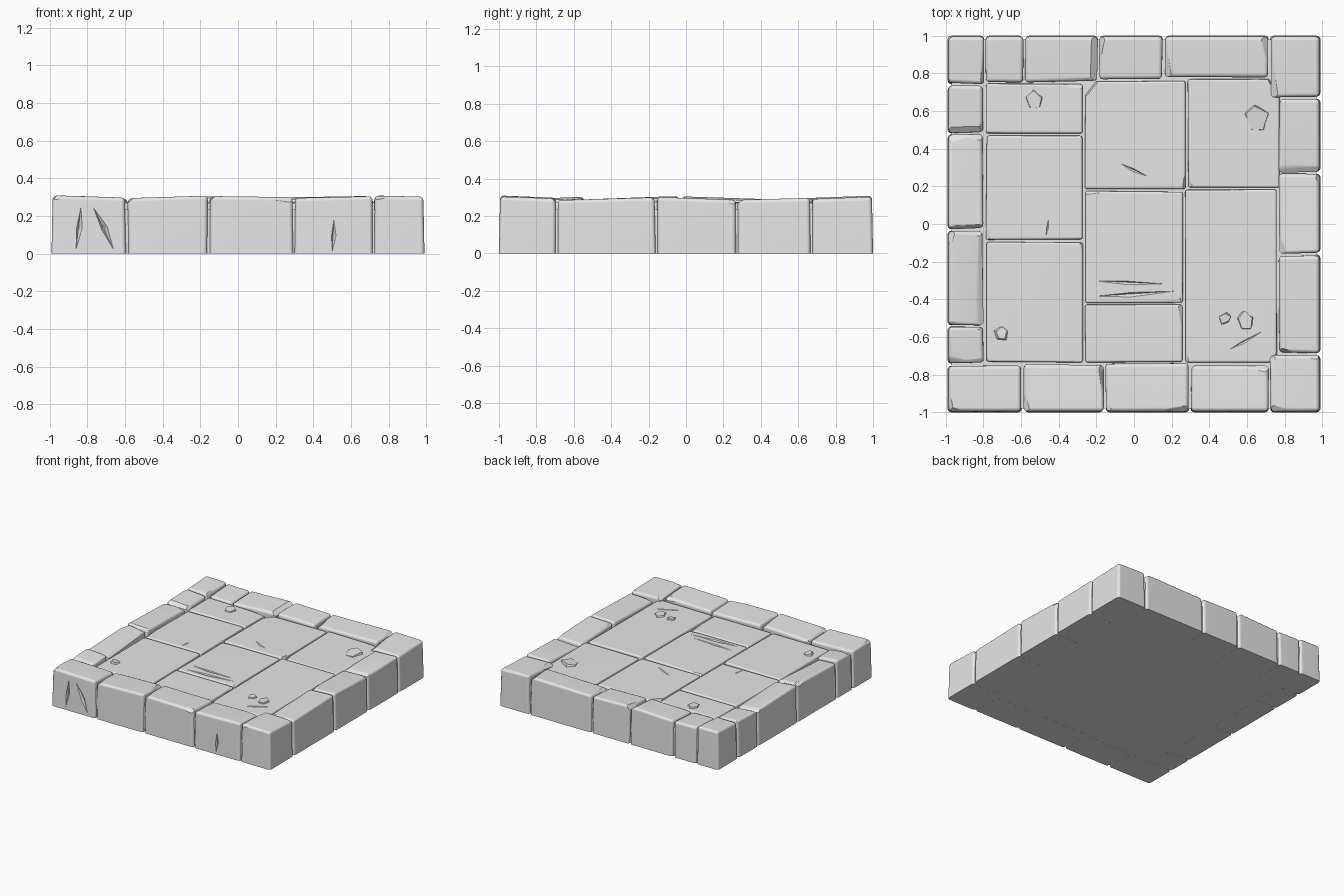
import bpy, bmesh, random
from mathutils import Vector

random.seed(7)
cube = bpy.data.objects.get("Cube")
if cube:
    bpy.data.objects.remove(cube)

stone_mat = bpy.data.materials.new("grey_stone")
stone_mat.use_nodes = True
GREY = (0.8, 0.8, 0.8, 1)
stone_mat.diffuse_color = GREY
stone_mat.node_tree.nodes["Principled BSDF"].inputs["Base Color"].default_value = GREY

EX, EY = 0.99, 1.0      # outer half sizes
GAP = 0.006             # half of a joint
parts = []


def jit(a):
    return random.uniform(-a, a)


def make_object(name, bm):
    bmesh.ops.recalc_face_normals(bm, faces=bm.faces)
    mesh = bpy.data.meshes.new(name)
    bm.to_mesh(mesh)
    bm.free()
    mesh.materials.append(stone_mat)
    ob = bpy.data.objects.new(name, mesh)
    bpy.context.collection.objects.link(ob)
    return ob


def slice_off(bm, point, normal):
    """Break off everything beyond a plane and close the wound."""
    geom = bm.verts[:] + bm.edges[:] + bm.faces[:]
    bmesh.ops.bisect_plane(bm, geom=geom, dist=1e-5, plane_co=point,
                           plane_no=normal, clear_outer=True)
    rim = [e for e in bm.edges if e.is_boundary]
    if rim:
        bmesh.ops.holes_fill(bm, edges=rim, sides=0)


def stone(name, x0, x1, y0, y1, heights, bottom=0.0, bevel=0.02, chips=3, wobble=0.005, cuts=()):
    """Bevelled block; heights holds the top z at corners 00, 10, 01, 11."""
    bm = bmesh.new()
    bmesh.ops.create_cube(bm, size=1)
    for v in bm.verts:
        right, back, top = (c > 0 for c in v.co)
        x, y = (x1 if right else x0), (y1 if back else y0)
        lean = 0.006 if top else 0
        # Outer walls stay true, joints wander a little
        v.co.x = x - lean * (1 if x > 0 else -1) if abs(x) >= EX else x + (-GAP if right else GAP) + jit(wobble)
        v.co.y = y - lean * (1 if y > 0 else -1) if abs(y) >= EY else y + (-GAP if back else GAP) + jit(wobble)
        v.co.z = heights[right + 2 * back] if top else bottom
    corners = [v.co.copy() for v in bm.verts if v.co.z > bottom + 0.01]
    edges = [e for e in bm.edges if max(v.co.z for v in e.verts) > bottom + 0.01]
    bmesh.ops.bevel(bm, geom=edges, offset=bevel, segments=3, profile=0.5,
                    affect='EDGES', clamp_overlap=True)
    # Worn spots along the top edges
    mid = sum(corners, Vector()) / 4
    for _ in range(chips):
        c = random.choice(corners)
        out = Vector((1 if c.x > mid.x else -1, 1 if c.y > mid.y else -1, 0))
        if random.random() < 0.5:
            out.x *= random.uniform(0.08, 0.25)
        else:
            out.y *= random.uniform(0.08, 0.25)
        out.z = random.uniform(0.7, 1.6)
        out.normalize()
        slice_off(bm, c - out * random.uniform(0.5, 1.2) * bevel, out)
    for point, normal in cuts:
        slice_off(bm, Vector(point), Vector(normal).normalized())
    ob = make_object(name, bm)
    parts.append(ob)
    return ob


def crack(target, p0, p1, width, normal=(0, 0, 1)):
    """Carve a spindle-shaped groove into a stone."""
    p0, p1, n = Vector(p0), Vector(p1), Vector(normal)
    side = (p1 - p0).cross(n).normalized() * width
    mid = p0.lerp(p1, 0.45)
    bm = bmesh.new()
    ends = [bm.verts.new(p) for p in (p0, p1)]
    ring = [bm.verts.new(mid + o) for o in (side, n * width, -side * 0.5, -n * width)]
    for i in range(4):
        for end in ends:
            bm.faces.new((end, ring[i], ring[(i + 1) % 4]))
    cutter = make_object("crack_cutter", bm)
    cutter.hide_render = True
    cutter.hide_viewport = True
    mod = target.modifiers.new("crack", 'BOOLEAN')
    mod.object = cutter
    mod.operation = 'DIFFERENCE'
    mod.solver = 'EXACT'


# Mortar core and flat underside
bm = bmesh.new()
bmesh.ops.create_cube(bm, size=1)
for v in bm.verts:
    v.co = (v.co.x * 1.94, v.co.y * 1.96, 0.0005 if v.co.z < 0 else 0.235)
make_object("mortar_core", bm)

# Front rim: x start, x end, inner y, left height, right height
front = [(-EX, -0.59, -0.745, 0.31, 0.298), (-0.59, -0.155, -0.74, 0.295, 0.308),
         (-0.155, 0.295, -0.735, 0.306, 0.3), (0.295, 0.72, -0.745, 0.296, 0.305),
         (0.72, EX, -0.69, 0.308, 0.303)]
front_stones = [stone(f"front_rim_{i}", x0, x1, -EY, y, (a, b, a - 0.01, b - 0.01))
                for i, (x0, x1, y, a, b) in enumerate(front)]

# Back rim
back = [(-EX, -0.79, 0.74, 0.308, 0.305), (-0.79, -0.58, 0.745, 0.295, 0.29),
        (-0.58, -0.19, 0.75, 0.292, 0.306), (-0.19, 0.155, 0.765, 0.305, 0.298),
        (0.155, 0.72, 0.775, 0.298, 0.307), (0.72, EX, 0.67, 0.309, 0.302)]
for i, (x0, x1, y, a, b) in enumerate(back):
    stone(f"back_rim_{i}", x0, x1, y, EY, (a - 0.012, b - 0.012, a, b))

# Left rim: y start, y end, front height, back height
left = [(-0.745, -0.54, 0.296, 0.304), (-0.54, -0.03, 0.29, 0.308),
        (-0.03, 0.48, 0.306, 0.29), (0.48, 0.74, 0.292, 0.3)]
for i, (y0, y1, a, b) in enumerate(left):
    stone(f"left_rim_{i}", -EX, -0.795, y0, y1, (a, a - 0.012, b, b - 0.012), chips=4)

# Right rim
right = [(-0.69, -0.16, 0.285, 0.3), (-0.16, 0.27, 0.302, 0.287), (0.27, 0.67, 0.287, 0.297)]
for i, (y0, y1, a, b) in enumerate(right):
    stone(f"right_rim_{i}", 0.765, EX, y0, y1, (a - 0.008, a, b - 0.008, b))

# Paving slabs inside the rim
slabs = {
    "back_left_slab": (-0.79, -0.265, 0.475, 0.75),
    "middle_left_slab": (-0.79, -0.265, -0.09, 0.475),
    "front_left_slab": (-0.79, -0.265, -0.74, -0.09),
    "back_middle_slab": (-0.265, 0.28, 0.18, 0.765),
    "back_right_slab": (0.28, 0.775, 0.19, 0.775),
    "centre_slab": (-0.265, 0.265, -0.425, 0.18),
    "front_middle_slab": (-0.265, 0.265, -0.74, -0.425),
    "front_right_slab": (0.265, 0.765, -0.74, 0.19),
}
broken_corners = {
    "back_middle_slab": [((-0.22, 0.72, 0.27), (-1, 0.8, 0.3))],
    "back_right_slab": [((0.74, 0.72, 0.27), (1, 0.7, 0.3))],
}
paving = {}
for name, rect in slabs.items():
    tops = [0.272 + jit(0.004) for _ in range(4)]
    paving[name] = stone(name, *rect, tops, bottom=0.1, bevel=0.012, chips=3,
                         wobble=0.004, cuts=broken_corners.get(name, ()))

# Cracks in slabs and front stones
crack(paving["centre_slab"], (-0.24, -0.3, 0.274), (0.2, -0.32, 0.274), 0.015)
crack(paving["centre_slab"], (-0.23, -0.385, 0.274), (0.24, -0.355, 0.274), 0.018)
crack(paving["back_middle_slab"], (-0.09, 0.33, 0.274), (0.1, 0.24, 0.274), 0.013)
crack(paving["front_right_slab"], (0.48, -0.68, 0.274), (0.7, -0.56, 0.274), 0.013)
crack(paving["middle_left_slab"], (-0.47, -0.08, 0.274), (-0.45, 0.05, 0.274), 0.01)
crack(front_stones[0], (-0.86, -1.0, 0.02), (-0.83, -1.0, 0.28), 0.022, (0, -1, 0))
crack(front_stones[0], (-0.66, -1.0, 0.02), (-0.78, -1.0, 0.27), 0.025, (0, -1, 0))
crack(front_stones[3], (0.5, -1.0, 0.01), (0.51, -1.0, 0.2), 0.018, (0, -1, 0))

# Loose flakes lying on the paving
flakes = [(-0.53, 0.66, 0.06), (0.65, 0.56, 0.07), (0.59, -0.51, 0.055),
          (0.49, -0.5, 0.035), (-0.7, -0.58, 0.045)]
for i, (x, y, r) in enumerate(flakes):
    bm = bmesh.new()
    bmesh.ops.create_cone(bm, cap_ends=True, segments=5, radius1=r, radius2=r * 0.85, depth=0.03)
    slope = Vector((jit(0.15), jit(0.15)))
    for v in bm.verts:
        v.co.x += jit(0.012)
        v.co.y += jit(0.012)
        v.co.z += slope.x * v.co.x + slope.y * v.co.y
        v.co += Vector((x, y, 0.266))
    make_object(f"stone_flake_{i}", bm)

# Soft shading with crisp breaks
bpy.ops.object.select_all(action='DESELECT')
for ob in parts:
    ob.select_set(True)
bpy.context.view_layer.objects.active = parts[0]
bpy.ops.object.shade_smooth_by_angle(angle=0.6)
for ob in parts:
    mod = ob.modifiers.new("weighted_normals", 'WEIGHTED_NORMAL')
    mod.keep_sharp = True
